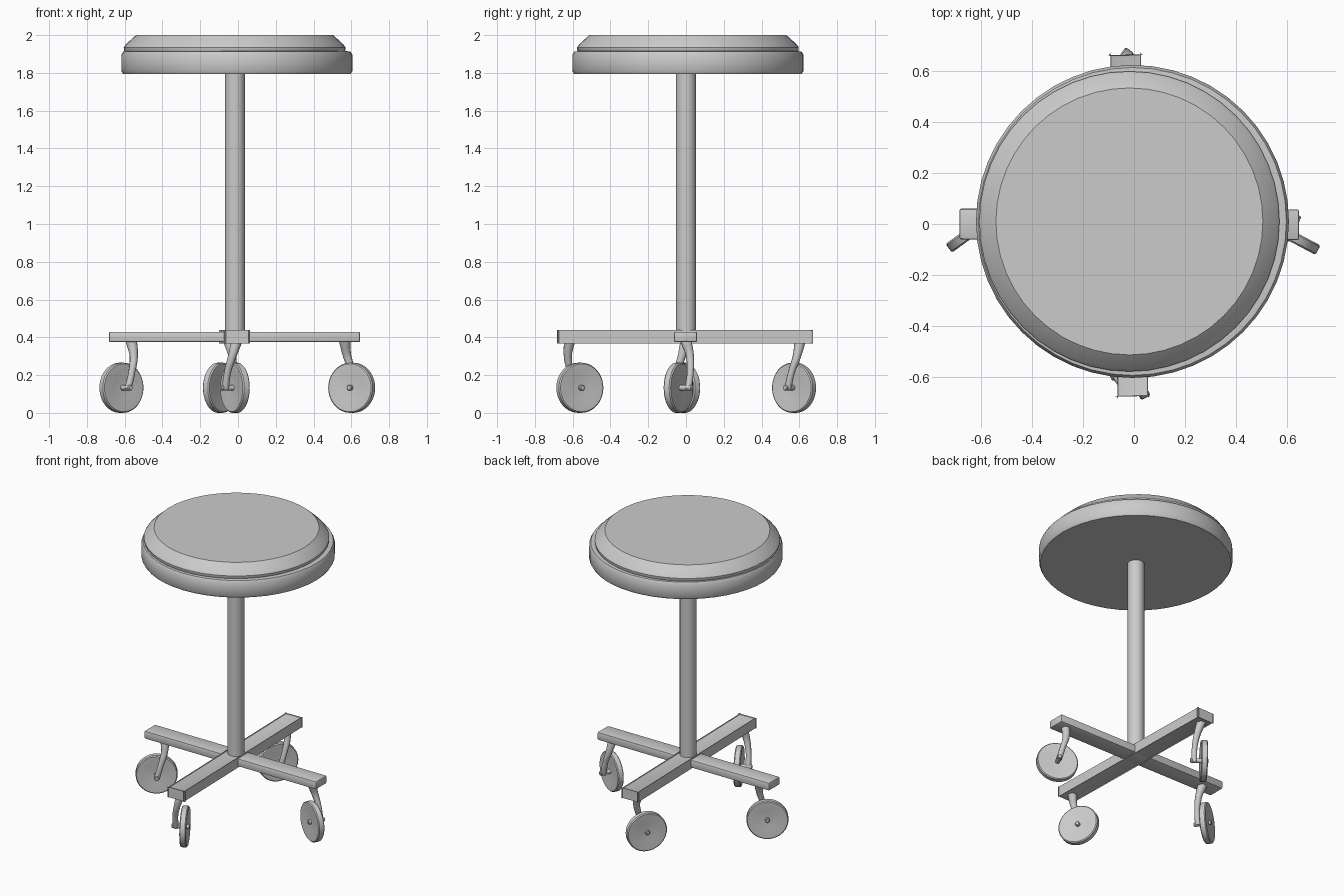
import bpy, bmesh, math
from mathutils import Vector, Matrix

if "Cube" in bpy.data.objects:
    bpy.data.objects.remove(bpy.data.objects["Cube"])

grey = bpy.data.materials.new("plain grey")
grey.use_nodes = True
grey.diffuse_color = (0.6, 0.6, 0.6, 1)
grey.node_tree.nodes["Principled BSDF"].inputs["Base Color"].default_value = (0.6, 0.6, 0.6, 1)


def finish(obj, angle=35):
    obj.data.materials.clear()
    obj.data.materials.append(grey)
    bpy.ops.object.select_all(action="DESELECT")
    obj.select_set(True)
    bpy.context.view_layer.objects.active = obj
    bpy.ops.object.shade_smooth_by_angle(angle=math.radians(angle))
    return obj


def mesh_object(name, bm):
    bmesh.ops.recalc_face_normals(bm, faces=bm.faces)
    mesh = bpy.data.meshes.new(name)
    bm.to_mesh(mesh)
    bm.free()
    obj = bpy.data.objects.new(name, mesh)
    bpy.context.collection.objects.link(obj)
    return obj


def lathe(name, profile, matrix, sides):
    """Turn a (radius, height) profile around z, cap both ends, then place it."""
    bm = bmesh.new()
    rings = []
    for r, h in profile:
        rings.append([bm.verts.new((r * math.cos(a), r * math.sin(a), h))
                      for a in (2 * math.pi * i / sides for i in range(sides))])
    for low, high in zip(rings, rings[1:]):
        for i in range(sides):
            j = (i + 1) % sides
            bm.faces.new((low[i], low[j], high[j], high[i]))
    bm.faces.new(rings[0])
    bm.faces.new(rings[-1])
    bm.transform(matrix)
    return finish(mesh_object(name, bm))


def beam(name, start, end):
    """Flat bevelled bar between two points."""
    start, end = Vector(start), Vector(end)
    span = end - start
    bm = bmesh.new()
    bmesh.ops.create_cube(bm, size=1)
    bm.transform(Matrix.Translation((start + end) / 2)
                 @ Matrix.Rotation(math.atan2(span.y, span.x), 4, "Z")
                 @ Matrix.Diagonal((span.length, 0.12, 0.055, 1)))
    bmesh.ops.bevel(bm, geom=bm.edges[:], offset=0.008, segments=2, profile=0.5, affect="EDGES")
    return finish(mesh_object(name, bm))


def caster(side, x, y, heading):
    """Wheel centred at x, y, trailing along heading, with a one-sided fork."""
    place = Matrix.Translation((x, y, 0.133)) @ Matrix.Rotation(math.radians(heading), 4, "Z")
    axis = place @ Matrix.Rotation(math.radians(-90), 4, "X")
    # Dished disc, turned so that its axis follows the fork side
    half = [(0.02, 0.012), (0.06, 0.014), (0.118, 0.021), (0.127, 0.021), (0.133, 0.015)]
    lathe(side + "_wheel", [(r, -h) for r, h in half] + half[::-1], axis, 40)
    lathe(side + "_axle", [(0.011, -0.031), (0.015, -0.027), (0.015, 0.08), (0.011, 0.085)], axis, 14)
    # Curved tapering fork leg
    curve = bpy.data.curves.new(side + "_fork", "CURVE")
    curve.dimensions = "3D"
    curve.bevel_depth = 1
    curve.bevel_resolution = 3
    curve.use_fill_caps = True
    spline = curve.splines.new("BEZIER")
    path = [(-0.052, 0.017, 0.25, 0.03), (-0.05, 0.042, 0.17, 0.022),
            (-0.025, 0.058, 0.08, 0.018), (0, 0.058, -0.008, 0.019)]
    spline.bezier_points.add(len(path) - 1)
    for point, (s, t, z, r) in zip(spline.bezier_points, path):
        point.co = (s, t, z)
        point.radius = r
        point.handle_left_type = point.handle_right_type = "AUTO"
    spline.resolution_u = 6
    fork = bpy.data.objects.new(side + "_fork", curve)
    fork.matrix_world = place
    bpy.context.collection.objects.link(fork)
    bpy.ops.object.select_all(action="DESELECT")
    fork.select_set(True)
    bpy.context.view_layer.objects.active = fork
    bpy.ops.object.convert(target="MESH")
    finish(bpy.context.object, 50)


# Seat: lower rim and cushion with a sloping shoulder
lathe("seat_rim", [(0.603, 1.795), (0.612, 1.81), (0.612, 1.895), (0.602, 1.913), (0.58, 1.915)],
      Matrix.Translation((-0.006, 0.01, 0)), 48)
lathe("seat_cushion", [(0.575, 1.9), (0.586, 1.92), (0.587, 1.935), (0.575, 1.952), (0.522, 2.0)],
      Matrix.Translation((-0.018, 0.01, 0)), 48)

# Centre post
lathe("post", [(0.053, 0.385), (0.053, 1.8)], Matrix.Translation((-0.016, 0, 0)), 24)

# Crossed base arms
beam("side_arms", (-0.683, 0, 0.402), (0.646, -0.003, 0.402))
beam("front_back_arms", (-0.004, -0.674, 0.403), (-0.033, 0.662, 0.403))

# Casters, each swivelled its own way
caster("right", -0.617, -0.017, 216)
caster("left", 0.602, -0.04, -28)
caster("front", -0.016, -0.562, 118)
caster("back", -0.094, 0.572, 234)
